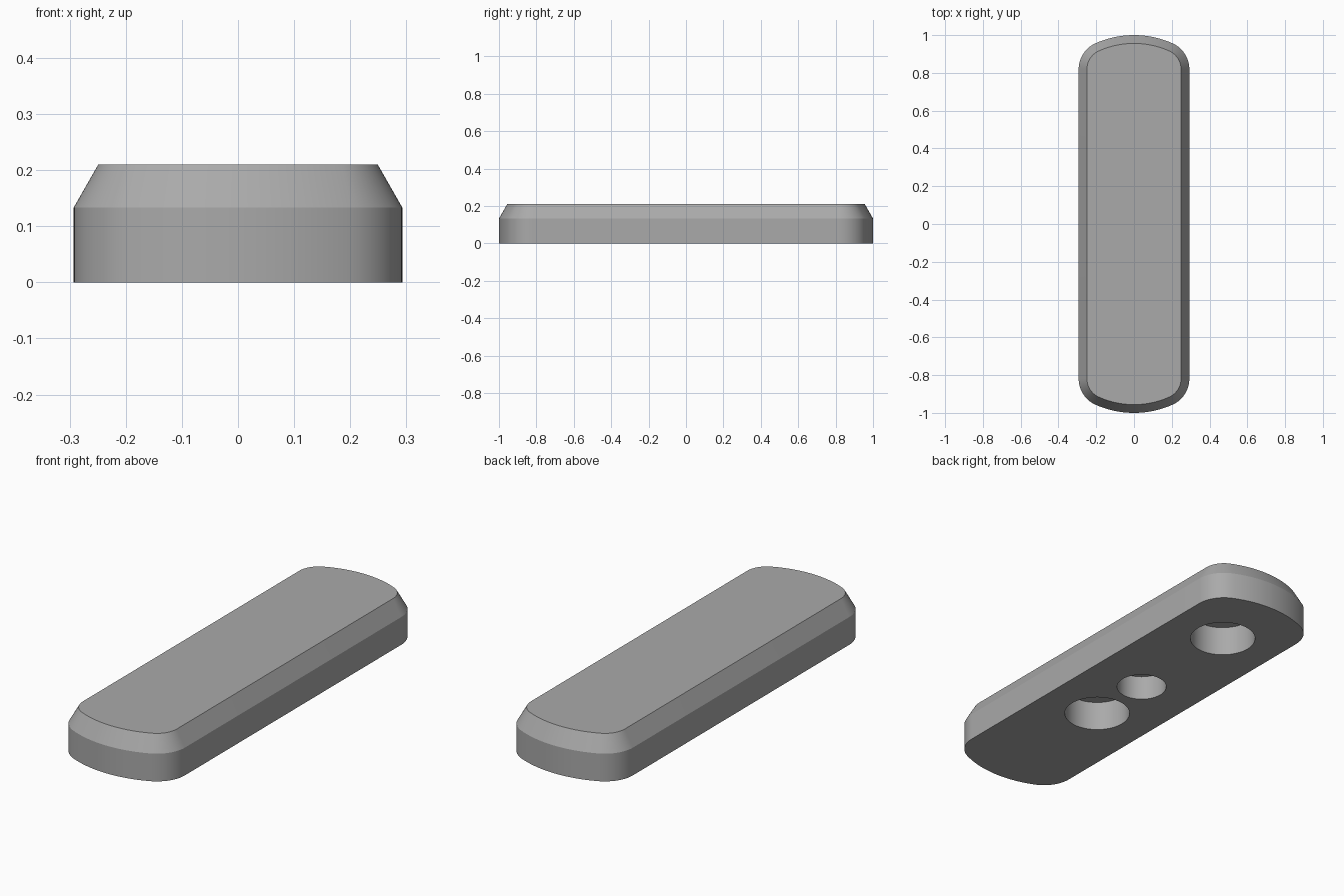
import bpy
import bmesh
from math import atan2, cos, sin, pi, radians

cube = bpy.data.objects.get("Cube")
if cube:
    bpy.data.objects.remove(cube, do_unlink=True)

HALF_WIDTH, END_RADIUS, CORNER_RADIUS = 0.293, 0.5, 0.15
HEIGHT, SHOULDER, INSET = 0.21, 0.133, 0.044

grey = bpy.data.materials.new("plain grey")
grey.use_nodes = True
colour = (0.4, 0.4, 0.4, 1)
grey.diffuse_color = colour
grey.node_tree.nodes["Principled BSDF"].inputs["Base Color"].default_value = colour


def arc(cx, cy, r, start, end, steps):
    return [(cx + r * cos(start + (end - start) * i / steps),
             cy + r * sin(start + (end - start) * i / steps)) for i in range(steps + 1)]


def outline(inset):
    """Long plate outline: straight sides, bowed ends, tangent rounded corners."""
    cx = HALF_WIDTH - CORNER_RADIUS
    dy = ((END_RADIUS - CORNER_RADIUS) ** 2 - cx ** 2) ** 0.5
    bow_y = 1 - END_RADIUS
    tangent = atan2(dy, cx)
    quarter = arc(cx, bow_y + dy, CORNER_RADIUS - inset, 0, tangent, 14)
    quarter += arc(0, bow_y, END_RADIUS - inset, tangent, pi / 2, 12)[1:]
    half = quarter + [(-x, y) for x, y in reversed(quarter[:-1])]
    return half + [(-x, -y) for x, y in half]


def finish(name, bm):
    bmesh.ops.recalc_face_normals(bm, faces=bm.faces)
    mesh = bpy.data.meshes.new(name)
    bm.to_mesh(mesh)
    bm.free()
    mesh.materials.append(grey)
    obj = bpy.data.objects.new(name, mesh)
    bpy.context.collection.objects.link(obj)
    return obj


# Plate body with a sloped upper rim
bm = bmesh.new()
rings = [[bm.verts.new((x, y, z)) for x, y in outline(inset)]
         for z, inset in ((0, 0), (SHOULDER, 0), (HEIGHT, INSET))]
for low, high in zip(rings, rings[1:]):
    for i in range(len(low)):
        j = (i + 1) % len(low)
        bm.faces.new((low[i], low[j], high[j], high[i]))
bm.faces.new(rings[0])
bm.faces.new(rings[-1])
plate = finish("plate_body", bm)

# Blind round holes in the underside: y, radius, depth
for number, (y, radius, depth) in enumerate(
        ((0.64, 0.15, 0.145), (0.055, 0.114, 0.12), (-0.266, 0.15, 0.145)), 1):
    bm = bmesh.new()
    bmesh.ops.create_cone(bm, cap_ends=True, segments=64, radius1=radius,
                          radius2=radius, depth=2 * depth)
    bmesh.ops.translate(bm, verts=bm.verts, vec=(0, y, 0))
    cutter = finish(f"hole_cutter_{number}", bm)
    cutter.hide_render = True
    cutter.hide_set(True)
    cut = plate.modifiers.new(f"hole_{number}", "BOOLEAN")
    cut.operation = "DIFFERENCE"
    cut.solver = "EXACT"
    cut.object = cutter

# Apply the cuts, remove the cutters and smooth the curved walls
bpy.context.view_layer.objects.active = plate
plate.select_set(True)
for modifier in list(plate.modifiers):
    cutter = modifier.object
    bpy.ops.object.modifier_apply(modifier=modifier.name)
    bpy.data.objects.remove(cutter, do_unlink=True)
bpy.ops.object.shade_smooth_by_angle(angle=radians(25))
